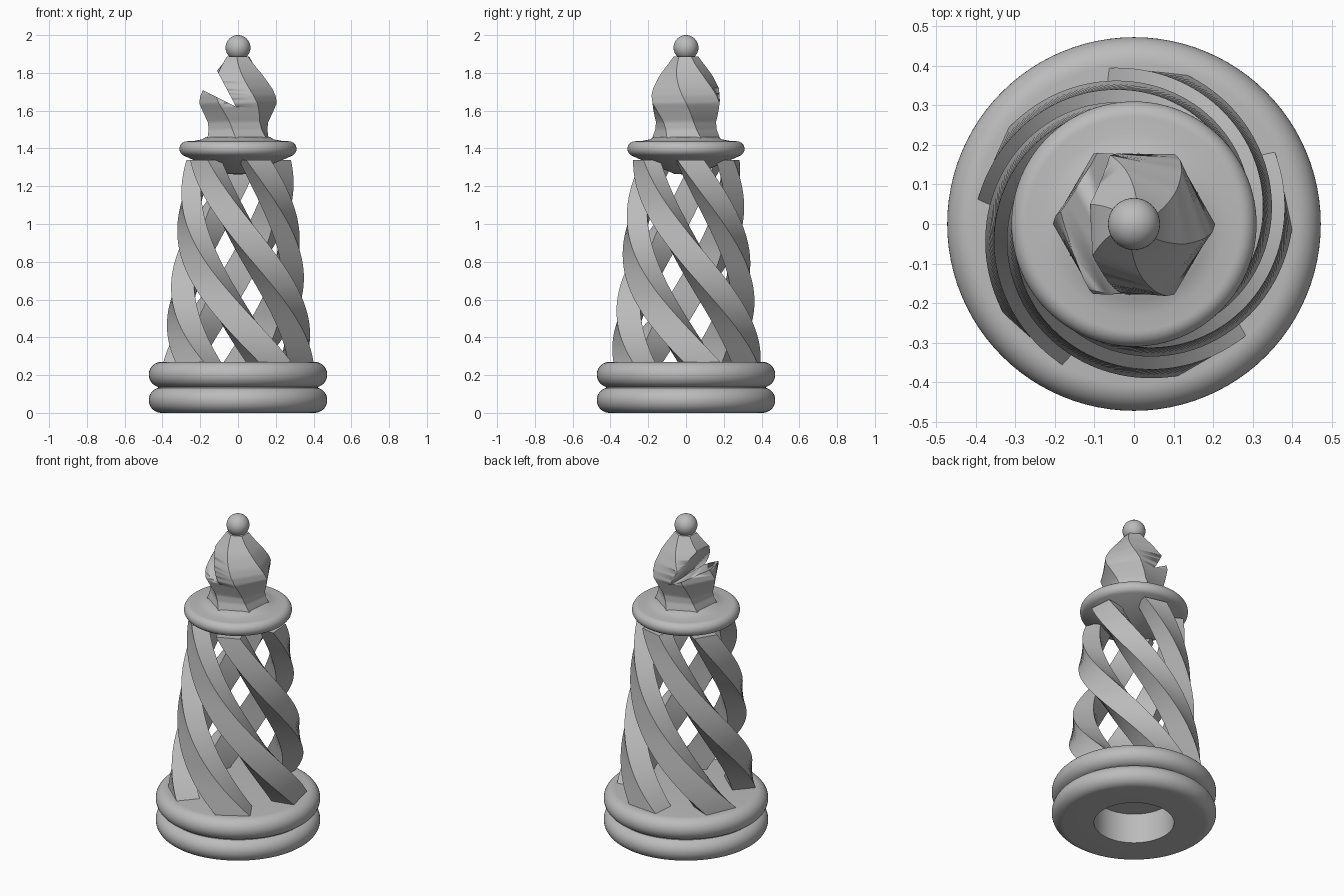
import bpy, bmesh, math
from mathutils import Vector

cube = bpy.data.objects.get("Cube")
if cube:
    bpy.data.objects.remove(cube, do_unlink=True)

grey = bpy.data.materials.new("grey")
grey.use_nodes = True
colour = (0.5, 0.5, 0.5, 1)
grey.diffuse_color = colour
grey.node_tree.nodes["Principled BSDF"].inputs["Base Color"].default_value = colour

TWIST = math.radians(141.5)   # clockwise turn per unit of height


def finish(name, bm, angle=35):
    bmesh.ops.recalc_face_normals(bm, faces=bm.faces)
    mesh = bpy.data.meshes.new(name)
    bm.to_mesh(mesh)
    bm.free()
    mesh.materials.append(grey)
    ob = bpy.data.objects.new(name, mesh)
    bpy.context.collection.objects.link(ob)
    bpy.ops.object.select_all(action='DESELECT')
    ob.select_set(True)
    bpy.context.view_layer.objects.active = ob
    bpy.ops.object.shade_smooth_by_angle(angle=math.radians(angle))
    return ob


def loft(bm, rings):
    """Skin a list of closed rings and cap both ends."""
    rows = [[bm.verts.new(p) for p in ring] for ring in rings]
    n = len(rows[0])
    for a, b in zip(rows, rows[1:]):
        for i in range(n):
            j = (i + 1) % n
            bm.faces.new((a[i], a[j], b[j], b[i]))
    bm.faces.new(rows[0])
    bm.faces.new(rows[-1])


def lathe(name, profile, steps=96):
    """Turn an (r, z) profile that starts and ends on the axis."""
    bm = bmesh.new()
    verts = [bm.verts.new((r, 0, z)) for r, z in profile]
    edges = [bm.edges.new(pair) for pair in zip(verts, verts[1:])]
    bmesh.ops.spin(bm, geom=verts + edges, cent=(0, 0, 0), axis=(0, 0, 1),
                   angle=math.tau, steps=steps, use_merge=True)
    bmesh.ops.remove_doubles(bm, verts=bm.verts, dist=1e-5)
    return finish(name, bm)


def rim(r, z, rad, start=-90, end=90, n=16):
    """Rounded edge points around the centre (r, z)."""
    angles = [math.radians(start + (end - start) * i / n) for i in range(n + 1)]
    return [(r + rad * math.cos(a), z + rad * math.sin(a)) for a in angles]


# Base: two stacked rounded discs with a blind hole underneath
half = 0.0675
lathe("base", [(0, 0.19), (0.23, 0.19), (0.23, 0)]
      + rim(0.405, half, half, -90, 75) + rim(0.405, 3 * half, half, -75, 90)
      + [(0, 4 * half)])

# Five twisted, tapering square bars
LOW, HIGH = 0.27, 1.34
section = [(0.25, -0.1), (0.387, -0.1), (0.387, 0.1), (0.25, 0.1)]
for k in range(5):
    rings = []
    for i in range(61):
        z = LOW - 0.02 + (HIGH + 0.02 - LOW) * i / 60
        scale = 1 - 0.29 * (z - LOW) / (HIGH - LOW)
        turn = math.radians(12.5 + 72 * k) - TWIST * (z - LOW)
        c, s = math.cos(turn) * scale, math.sin(turn) * scale
        rings.append([(c * x - s * y, s * x + c * y, z) for x, y in section])
    bm = bmesh.new()
    loft(bm, rings)
    finish(f"twisted_bar_{k + 1}", bm)

# Collar: coned underside, rounded rim, small step under the head
lathe("collar", [(0, 1.262), (0.06, 1.265), (0.25, 1.345)]
      + rim(0.27, 1.398, 0.04, -70, 90)
      + [(0.23, 1.44), (0.19, 1.448), (0.17, 1.46), (0, 1.46)])

# Head: twisted six-sided bulb
outline = [(1.44, 0.185), (1.46, 0.178), (1.5, 0.165), (1.54, 0.165), (1.59, 0.185),
           (1.64, 0.205), (1.68, 0.2), (1.72, 0.183), (1.79, 0.139),
           (1.85, 0.092), (1.9, 0.055)]
rings = []
for (z0, r0), (z1, r1) in zip(outline, outline[1:]):
    for t in (0, 0.25, 0.5, 0.75):
        z, r = z0 + (z1 - z0) * t, r0 + (r1 - r0) * t
        turn = -TWIST * (z - 1.64)
        rings.append([(r * math.cos(turn + math.radians(60 * i)),
                       r * math.sin(turn + math.radians(60 * i)), z) for i in range(6)])
bm = bmesh.new()
loft(bm, rings)
head = finish("head", bm)

# Slanted wedge that cuts the notch
apex, upper, lower = Vector((-0.01, 1.62)), Vector((-0.11, 1.81)), Vector((-0.19, 1.71))
wedge = [apex, apex + 2.5 * (upper - apex), apex + 2.5 * (lower - apex)]
bm = bmesh.new()
loft(bm, [[(p.x, y, p.y) for p in wedge] for y in (-0.4, 0.4)])
cutter = finish("notch_cutter", bm)
cutter.hide_render = True
cutter.hide_viewport = True
cut = head.modifiers.new("notch", 'BOOLEAN')
cut.operation = 'DIFFERENCE'
cut.solver = 'EXACT'
cut.object = cutter

# Ball finial
bm = bmesh.new()
bmesh.ops.create_uvsphere(bm, u_segments=32, v_segments=20, radius=0.066)
bmesh.ops.translate(bm, verts=bm.verts, vec=(0, 0, 1.934))
finish("finial", bm)
